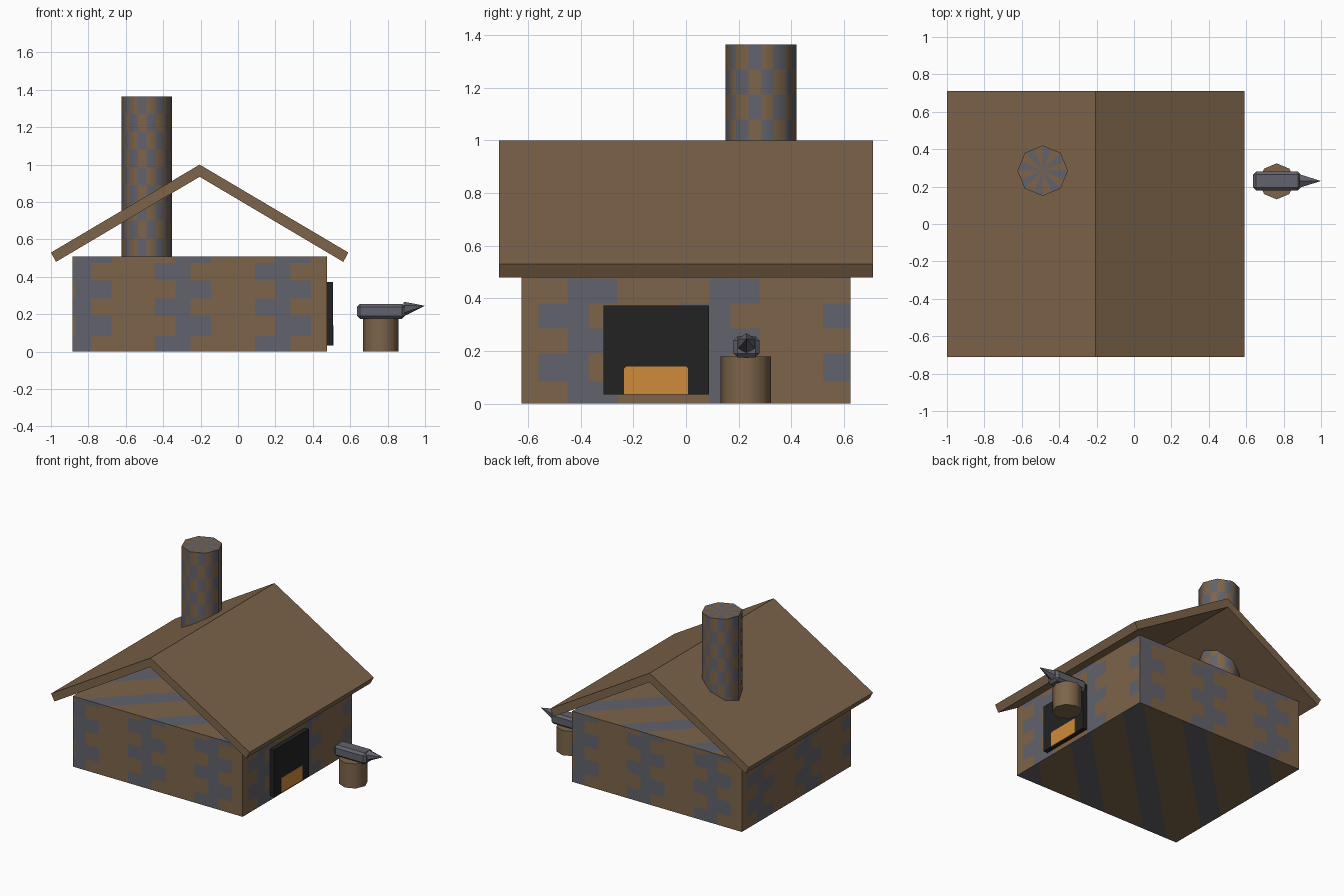
import bpy, bmesh, math
from mathutils import Vector

if "Cube" in bpy.data.objects:
    bpy.data.objects.remove(bpy.data.objects["Cube"])


def material(name, rgb):
    m = bpy.data.materials.new(name)
    m.diffuse_color = (*rgb, 1)
    m.use_nodes = True
    m.node_tree.nodes["Principled BSDF"].inputs["Base Color"].default_value = m.diffuse_color
    return m


BROWN = material("wood_brown", (0.205, 0.128, 0.068))
GREY = material("stone_grey", (0.122, 0.122, 0.150))
BLACK = material("soot_black", (0.016, 0.016, 0.016))
ORANGE = material("fire_orange", (0.62, 0.26, 0.042))


def finish(bm, name, mats, smooth=None):
    bmesh.ops.recalc_face_normals(bm, faces=bm.faces[:])
    me = bpy.data.meshes.new(name)
    bm.to_mesh(me)
    bm.free()
    ob = bpy.data.objects.new(name, me)
    bpy.context.collection.objects.link(ob)
    for m in mats:
        me.materials.append(m)
    if smooth:
        bpy.ops.object.select_all(action='DESELECT')
        ob.select_set(True)
        bpy.context.view_layer.objects.active = ob
        bpy.ops.object.shade_smooth_by_angle(angle=math.radians(smooth))
    return ob


def box(lo, hi):
    bm = bmesh.new()
    bmesh.ops.create_cube(bm, size=1)
    for v in bm.verts:
        v.co = [a + (b - a) * (c + 0.5) for a, b, c in zip(lo, hi, v.co)]
    bm.normal_update()
    return bm


def prism(points, place, depth):
    """Extrude a 2D profile; place() turns (a, b, depth) into a position."""
    bm = bmesh.new()
    ends = [[bm.verts.new(place(a, b, d)) for a, b in points] for d in depth]
    n = len(points)
    for i in range(n):
        j = (i + 1) % n
        bm.faces.new((ends[0][i], ends[0][j], ends[1][j], ends[1][i]))
    for e in ends:
        bm.faces.new(e)
    return bm


def cut(bm, n, co, no):
    """Slice only the faces that look along n."""
    bm.normal_update()
    faces = [f for f in bm.faces if f.normal.dot(n) > 0.99]
    geom = faces + list({e for f in faces for e in f.edges}) + list({v for f in faces for v in f.verts})
    bmesh.ops.bisect_plane(bm, geom=geom, plane_co=co, plane_no=no)


# House body with toothed stone columns on the walls
CX = -0.205
body = box((-0.885, -0.625, 0), (0.475, 0.625, 0.51))
rows = (0.085, 0.19, 0.285, 0.38, 0.475)
# normal, direction to the viewer's right, column centres, row parity of right teeth
walls = [((0, -1, 0), (1, 0, 0), (-0.62, -0.09, 0.445), 1),
         ((0, 1, 0), (-1, 0, 0), (-0.62, -0.09, 0.445), 1),
         ((1, 0, 0), (0, 1, 0), (-0.95, -0.41, 0.13, 0.67), 0),
         ((-1, 0, 0), (0, -1, 0), (-0.95, -0.41, 0.13, 0.67), 0)]
mid = Vector((CX, 0, 0))
for n, s, centres, parity in walls:
    n, s = Vector(n), Vector(s)
    for c in centres:
        for o in (-0.15, -0.04, 0.04, 0.15):
            cut(body, n, mid + s * (c + o), s)
    for z in rows:
        cut(body, n, (0, 0, z), (0, 0, 1))
# Diagonal stripes on the top and underside
stripes = [-0.08 + 0.53 * k for k in range(-3, 4)]
for nz in (1, -1):
    for u in stripes:
        for o in (-0.1, 0.1):
            cut(body, Vector((0, 0, nz)), (u + o, 0, 0), (1, -1, 0))
body.normal_update()
for f in body.faces:
    p = f.calc_center_median()
    if abs(f.normal.z) > 0.9:
        f.material_index = int(any(abs(p.x - p.y - u) < 0.1 for u in stripes))
        continue
    for n, s, centres, parity in walls:
        if f.normal.dot(Vector(n)) > 0.9:
            t = (p - mid).dot(Vector(s))
            right = sum(p.z > z for z in rows) % 2 == parity
            a, b = (-0.04, 0.15) if right else (-0.15, 0.04)
            f.material_index = int(any(a < t - c < b for c in centres))
finish(body, "house_body", [BROWN, GREY])

# Gable roof, open at both ends
roof = [(-1.0, 0.53), (CX, 1.0), (0.59, 0.53), (0.563, 0.48), (CX, 0.935), (-0.973, 0.48)]
finish(prism(roof, lambda a, b, d: (a, d, b), (-0.71, 0.71)), "roof", [BROWN])

# Eight-sided chimney with checkered stones
bm = bmesh.new()
R, NR = 0.135, 9
corner = [Vector((math.cos(i * math.pi / 4), math.sin(i * math.pi / 4))) * R for i in range(8)]
ring = []
for i in range(8):
    ring += [corner[i], (corner[i] + corner[(i + 1) % 8]) / 2]
grid = [[bm.verts.new((-0.488 + p.x, 0.285 + p.y, 0.51 + 0.855 * k / NR)) for p in ring]
        for k in range(NR + 1)]
tip = bm.verts.new((-0.488, 0.285, 1.365))
for i in range(16):
    j = (i + 1) % 16
    for k in range(NR):
        f = bm.faces.new((grid[k][i], grid[k][j], grid[k + 1][j], grid[k + 1][i]))
        f.material_index = (i + k) % 2
    bm.faces.new((grid[NR][i], grid[NR][j], tip)).material_index = i % 2
bm.faces.new(grid[0])
finish(bm, "chimney", [BROWN, GREY], 50)

# Forge opening and its fire
finish(box((0.47, -0.314, 0.034), (0.508, 0.087, 0.372)), "forge_opening", [BLACK])
fire = [(-0.235, 0.034), (0.008, 0.034), (0.008, 0.133), (0.0, 0.141), (-0.227, 0.141), (-0.235, 0.133)]
finish(prism(fire, lambda a, b, d: (d, a, b), (0.506, 0.511)), "fire", [ORANGE])

# Stump
stump = [(0.763 + 0.096 * math.cos(i * math.pi / 4), 0.228 + 0.096 * math.sin(i * math.pi / 4))
         for i in range(8)]
finish(prism(stump, lambda a, b, d: (a, b, d), (0, 0.178)), "stump", [BROWN], 50)

# Anvil block with bevelled edges
bm = box((0.637, 0.18, 0.175), (0.893, 0.28, 0.256))
bmesh.ops.bevel(bm, geom=bm.edges[:], offset=0.016, segments=1, affect='EDGES')
finish(bm, "anvil_block", [GREY])

# Anvil horn, a six-sided cone tilted upwards
bm = bmesh.new()
base, end = Vector((0.88, 0.23, 0.225)), Vector((1.0, 0.23, 0.245))
up = Vector((0.007, 0, 0.042))
hexa = [bm.verts.new(base + up * math.cos(i * math.pi / 3) + Vector((0, 0.042, 0)) * math.sin(i * math.pi / 3))
        for i in range(6)]
point = bm.verts.new(end)
for i in range(6):
    bm.faces.new((hexa[i], hexa[(i + 1) % 6], point))
bm.faces.new(hexa)
finish(bm, "anvil_horn", [GREY])
